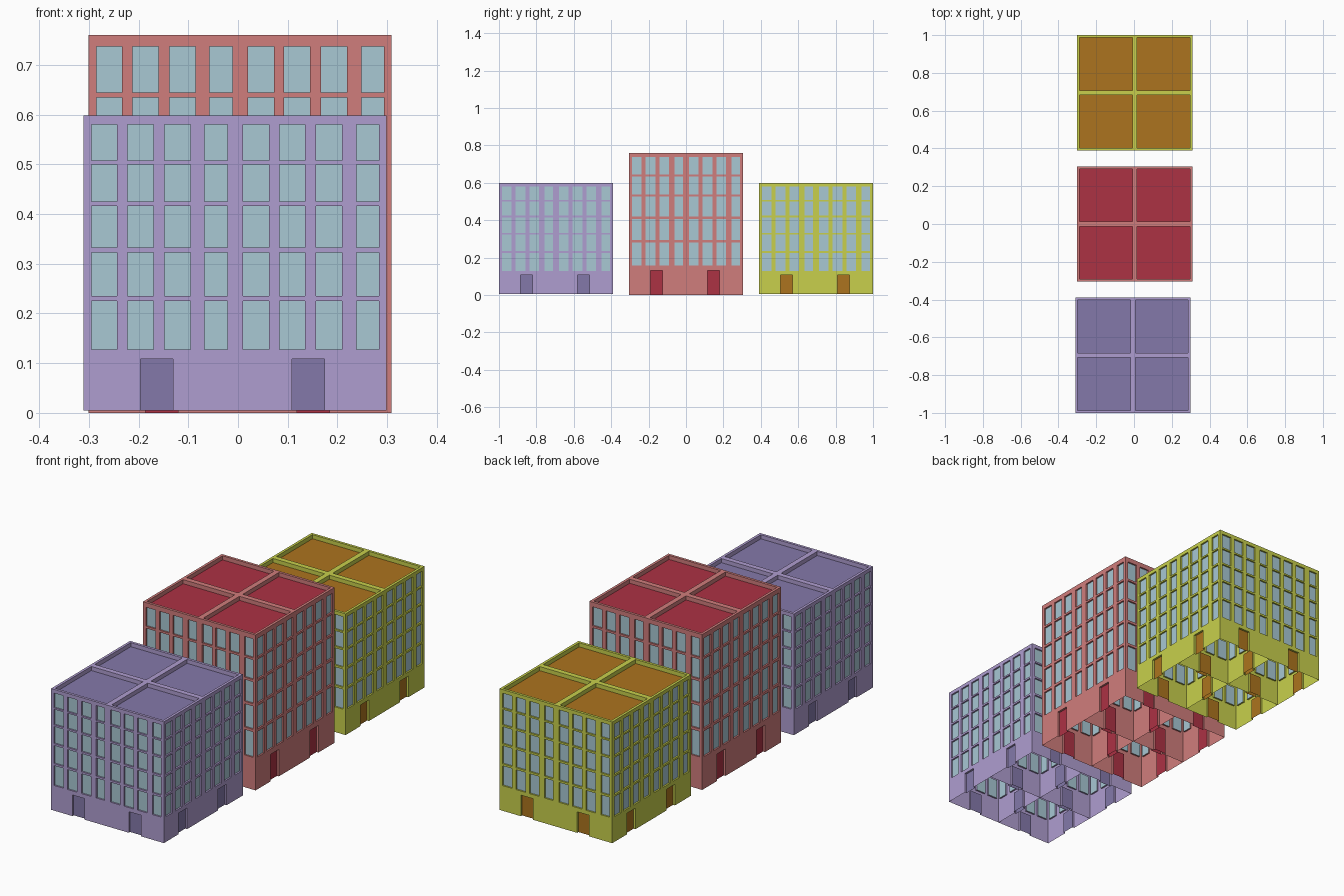
import bpy, bmesh
from math import radians
from mathutils import Matrix, Vector

if "Cube" in bpy.data.objects:
    bpy.data.objects.remove(bpy.data.objects["Cube"])

W = 0.305                      # width of one square tower unit
COLS = [(0.016, 0.068), (0.089, 0.141), (0.163, 0.215), (0.244, 0.290)]
ROWS = [(0.123, 0.220), (0.230, 0.318), (0.328, 0.411), (0.420, 0.495), (0.503, 0.575)]
DOOR, DOOR_TOP = (0.115, 0.180), 0.103
BASE_H = 0.593                 # height the rows above were measured on
MARGIN = 0.013


def material(name, rgb):
    m = bpy.data.materials.new(name)
    lin = [((c / 255 + 0.055) / 1.055) ** 2.4 for c in rgb]
    m.diffuse_color = (*lin, 1)
    m.use_nodes = True
    m.node_tree.nodes["Principled BSDF"].inputs["Base Color"].default_value = m.diffuse_color
    return m


def breaks(lo, hi, spans):
    return sorted({lo, hi, *[v for s in spans for v in s]})


def panel(bm, mat, us, vs, holes_u, holes_v, depth, slot, open_bottom=False):
    """Flat grid panel facing -y whose hole cells are pushed in by depth."""
    def face(pts, idx):
        f = bm.faces.new([bm.verts.new(mat @ Vector(p)) for p in pts])
        f.material_index = idx

    for u0, u1 in zip(us, us[1:]):
        for v0, v1 in zip(vs, vs[1:]):
            a = [(u0, 0, v0), (u1, 0, v0), (u1, 0, v1), (u0, 0, v1)]
            if (u0, u1) not in holes_u or (v0, v1) not in holes_v:
                face(a, 0)
                continue
            b = [(x, depth, z) for x, _, z in a]
            face(b, slot)
            for i in range(1 if open_bottom else 0, 4):
                j = (i + 1) % 4
                face([a[i], a[j], b[j], b[i]], 0)


def unit_mesh(name, height, mats):
    k = height / BASE_H
    rows = [(a * k, b * k) for a, b in ROWS]
    door_v = (0.0, DOOR_TOP * k)
    split = 0.5 * (door_v[1] + rows[0][0])
    bm = bmesh.new()
    # four identical facades: door strip below, window grid above
    for q in range(4):
        m = Matrix.Rotation(radians(90 * q), 4, 'Z') @ Matrix.Translation((-W / 2, -W / 2, 0))
        panel(bm, m, breaks(0, W, [DOOR]), [0.0, door_v[1], split], [DOOR], [door_v],
              0.010, 1, True)
        panel(bm, m, breaks(0, W, COLS), breaks(split, height, rows), COLS, rows, 0.008, 2)
    # sunken roof inside a parapet
    m = Matrix.Translation((-W / 2, -W / 2, height)) @ Matrix.Rotation(radians(-90), 4, 'X')
    inner = (MARGIN, W - MARGIN)
    edges = [0, *inner, W]
    panel(bm, m, edges, edges, [inner], [inner], 0.02, 1)
    bmesh.ops.remove_doubles(bm, verts=bm.verts, dist=1e-5)
    me = bpy.data.meshes.new(name)
    bm.to_mesh(me)
    bm.free()
    for mt in mats:
        me.materials.append(mt)
    return me


glass = material("window_glass", (168, 200, 212))
# name, centre x, centre y, base z, height, wall colour, roof and door colour
BLOCKS = [
    ("purple_block", -0.006, -0.695, 0.005, 0.593, (175, 157, 208), (132, 121, 170)),
    ("red_block", 0.004, 0.0, 0.0, 0.76, (208, 125, 124), (172, 50, 68)),
    ("yellow_block", 0.004, 0.695, 0.005, 0.593, (200, 208, 76), (172, 116, 30)),
]
for name, cx, cy, cz, h, wall, trim in BLOCKS:
    mats = [material(name + "_wall", wall), material(name + "_roof_door", trim), glass]
    me = unit_mesh(name, h, mats)
    # two by two towers per block
    for i in (-1, 1):
        for j in (-1, 1):
            ob = bpy.data.objects.new(name + "_tower", me)
            ob.location = (cx + i * W / 2, cy + j * W / 2, cz)
            bpy.context.collection.objects.link(ob)
